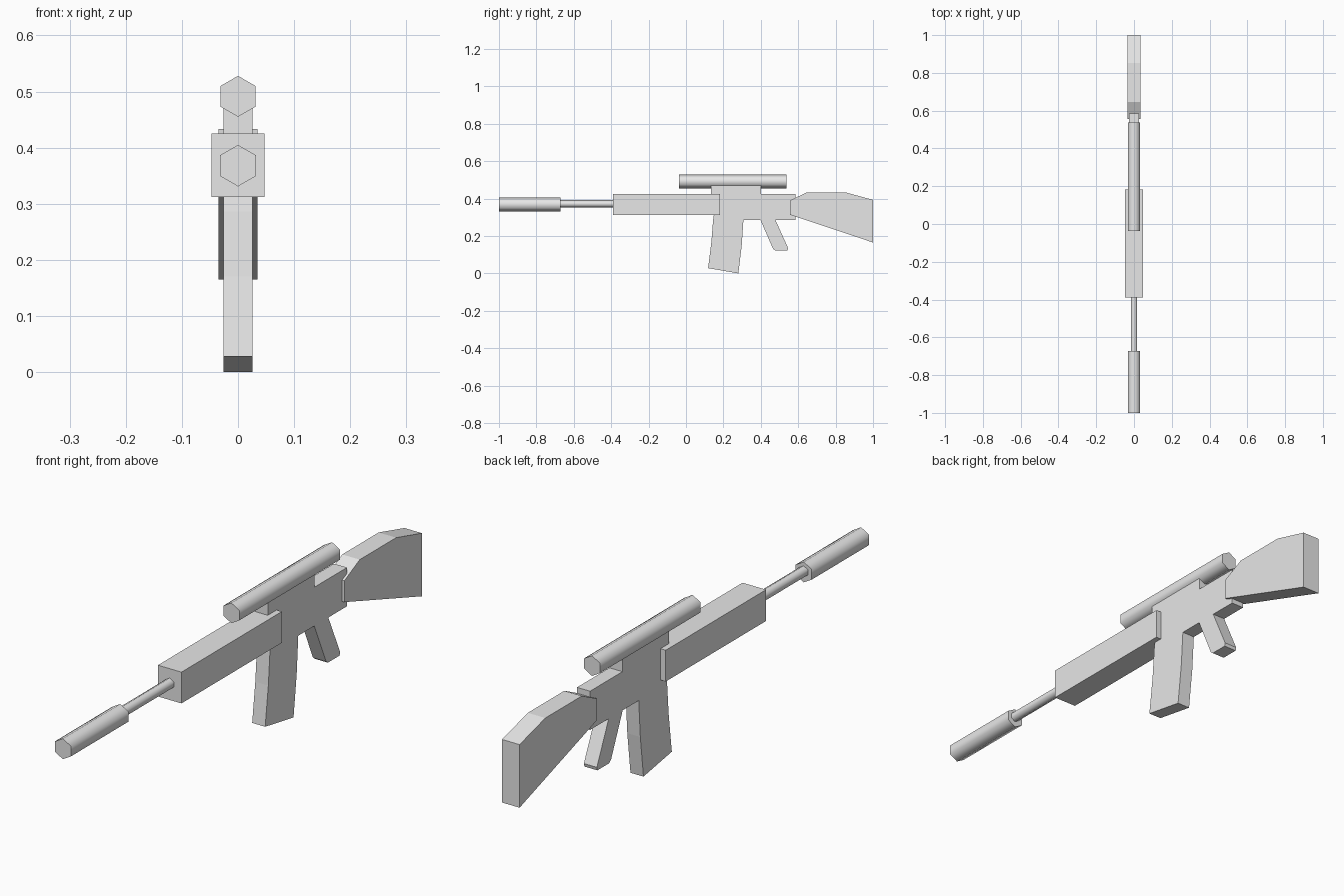
import bpy, bmesh, math
from mathutils import Matrix

cube = bpy.data.objects.get("Cube")
if cube:
    bpy.data.objects.remove(cube, do_unlink=True)

grey = bpy.data.materials.new("light_grey")
grey.use_nodes = True
grey.diffuse_color = (0.8, 0.8, 0.8, 1)
grey.node_tree.nodes["Principled BSDF"].inputs["Base Color"].default_value = (0.8, 0.8, 0.8, 1)


def finish(name, bm):
    bmesh.ops.recalc_face_normals(bm, faces=bm.faces)
    mesh = bpy.data.meshes.new(name)
    bm.to_mesh(mesh)
    bm.free()
    mesh.materials.append(grey)
    obj = bpy.data.objects.new(name, mesh)
    bpy.context.collection.objects.link(obj)
    return obj


def slab(name, half_width, profile):
    """Side profile of (y, z) points extruded across x."""
    bm = bmesh.new()
    face = bm.faces.new([bm.verts.new((-half_width, y, z)) for y, z in profile])
    side = bmesh.ops.extrude_face_region(bm, geom=[face])
    verts = [v for v in side["geom"] if isinstance(v, bmesh.types.BMVert)]
    bmesh.ops.translate(bm, verts=verts, vec=(2 * half_width, 0, 0))
    return finish(name, bm)


def tube(name, radius, y0, y1, z):
    """Smooth six-sided rod along y with a corner at the top."""
    bm = bmesh.new()
    place = Matrix.Translation((0, (y0 + y1) / 2, z)) @ Matrix.Rotation(math.pi / 2, 4, 'X')
    bmesh.ops.create_cone(bm, cap_ends=True, segments=6, radius1=radius,
                          radius2=radius, depth=y1 - y0, matrix=place)
    obj = finish(name, bm)
    bpy.ops.object.select_all(action='DESELECT')
    obj.select_set(True)
    bpy.context.view_layer.objects.active = obj
    bpy.ops.object.shade_smooth_by_angle(angle=math.radians(65))


# Barrel, muzzle and sight
tube("muzzle_tube", 0.037, -1.0, -0.672, 0.368)
tube("barrel", 0.019, -0.68, -0.38, 0.372)
tube("scope", 0.0365, -0.038, 0.537, 0.4915)

# Body with the raised scope mount
slab("handguard", 0.047, [(-0.39, 0.312), (0.183, 0.312), (0.183, 0.425), (-0.39, 0.425)])
slab("receiver", 0.026, [(0.145, 0.285), (0.585, 0.285), (0.585, 0.425), (0.4, 0.425),
                         (0.4, 0.475), (0.133, 0.475), (0.133, 0.4), (0.15, 0.32)])

# Magazine, grip and stock
slab("magazine", 0.026, [(0.145, 0.286), (0.136, 0.17), (0.118, 0.028),
                         (0.28, 0.0), (0.298, 0.15), (0.307, 0.286)])
slab("grip", 0.026, [(0.398, 0.286), (0.465, 0.132), (0.476, 0.123),
                     (0.543, 0.123), (0.546, 0.135), (0.478, 0.286)])
slab("stock", 0.035, [(0.557, 0.313), (1.0, 0.165), (1.0, 0.393),
                      (0.853, 0.433), (0.645, 0.433), (0.557, 0.39)])
